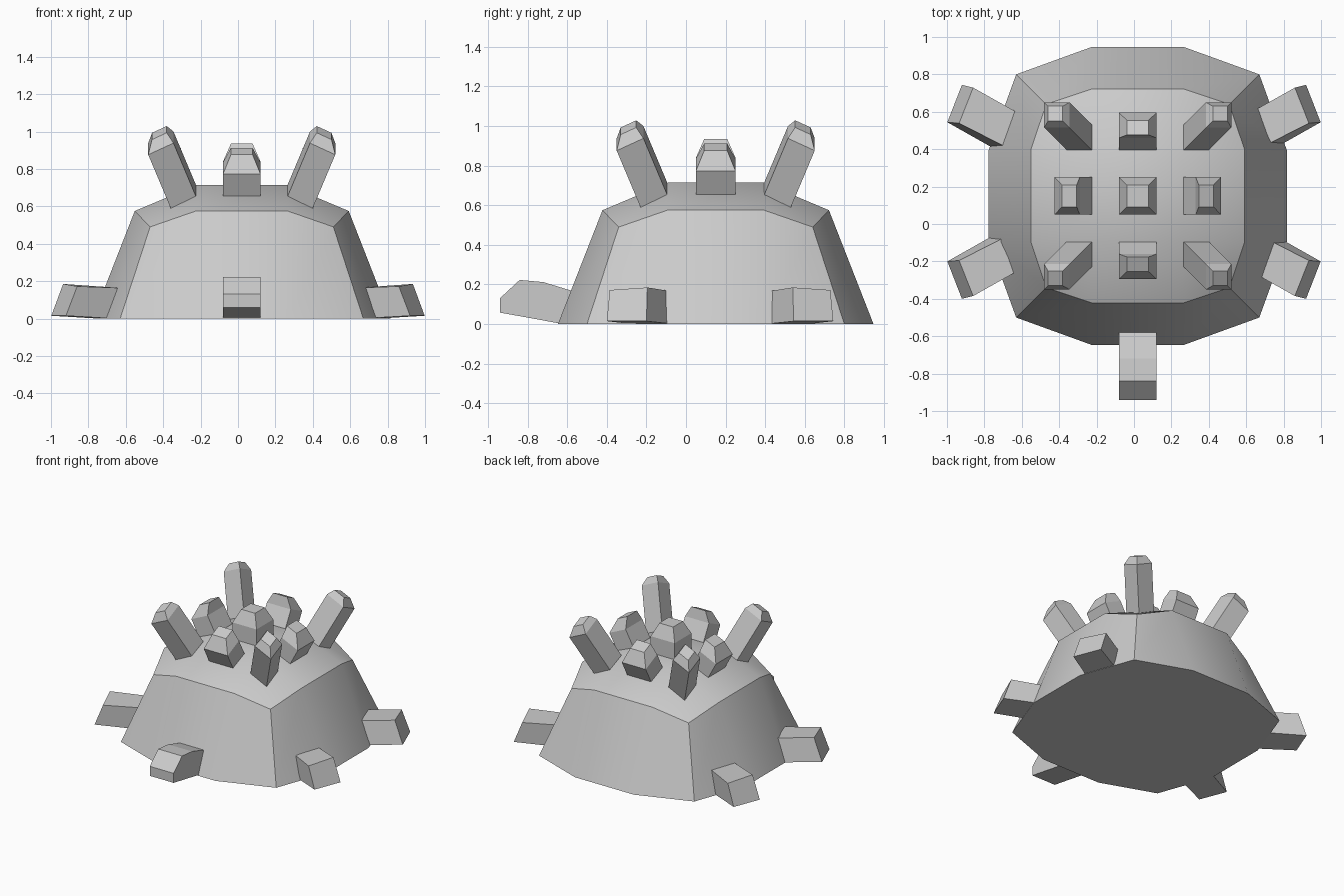
import bpy, bmesh, math
from mathutils import Vector

if "Cube" in bpy.data.objects:
    bpy.data.objects.remove(bpy.data.objects["Cube"])

CX, CY = 0.02, 0.15  # dome centre


def make(name, verts, faces):
    me = bpy.data.meshes.new(name)
    me.from_pydata([tuple(v) for v in verts], [], faces)
    bm = bmesh.new()
    bm.from_mesh(me)
    bmesh.ops.recalc_face_normals(bm, faces=bm.faces)
    bm.to_mesh(me)
    bm.free()
    ob = bpy.data.objects.new(name, me)
    bpy.context.collection.objects.link(ob)
    return ob


def loft(name, rings):
    n = len(rings[0])
    verts = [v for r in rings for v in r]
    faces = [list(range(n)), list(range(len(verts) - n, len(verts)))]
    for k in range(len(rings) - 1):
        for i in range(n):
            j = (i + 1) % n
            faces.append([k * n + i, k * n + j, (k + 1) * n + j, (k + 1) * n + i])
    return make(name, verts, faces)


# Dome body: twelve-sided skirt, closed by a 3 x 3 faceted cap
def ring(corner, mid, edge, zc, ze):
    pts = []
    for k in range(4):
        a = k * math.pi / 2
        c, s = math.cos(a), math.sin(a)
        for x, y, z in ((-corner, -corner, zc), (-mid, -edge, ze), (mid, -edge, ze)):
            pts.append((CX + x * c - y * s, CY + x * s + y * c, z))
    return pts


top = [(CX + x * 0.24, CY + y * 0.24, 0.715) for x, y in ((-1, -1), (1, -1), (1, 1), (-1, 1))]
verts = ring(0.65, 0.245, 0.797, 0, 0) + ring(0.49, 0.245, 0.572, 0.49, 0.575) + top
faces = [list(range(12)), [24, 25, 26, 27]]
for i in range(12):
    j = (i + 1) % 12
    faces.append([i, j, 12 + j, 12 + i])
for k in range(4):
    b = 12 + 3 * k
    faces.append([b + 1, b + 2, 24 + (k + 1) % 4, 24 + k])              # edge panel
    faces.append([b, b + 1, 24 + k, 12 + (3 * k + 11) % 12])            # corner panel
body = make("dome_body", verts, faces)
bpy.context.view_layer.objects.active = body
body.select_set(True)
bpy.ops.object.shade_smooth_by_angle(angle=math.radians(24))
body.select_set(False)

# Nine crown spikes with tapered tips, leaning away from the centre
for ix in (-1, 0, 1):
    for iy in (-1, 0, 1):
        outer = abs(ix) + abs(iy)
        xs = (-0.1, 0.1) if ix == 0 else (ix * 0.245, ix * 0.38)
        ys = (-0.1, 0.1) if iy == 0 else (iy * 0.245, iy * 0.38)

        def height(x, y):
            return 0.715 - 0.062 * ((abs(x) > 0.3) + (abs(y) > 0.3))

        base = [Vector((CX + x, CY + y, height(x, y)))
                for x, y in ((xs[0], ys[0]), (xs[1], ys[0]), (xs[1], ys[1]), (xs[0], ys[1]))]
        lean = (0, 0.065, 0.12)[outer]
        rise = (0.125, 0.12, 0.285)[outer]
        d = Vector((ix * lean, iy * lean, rise))
        mid = [p + d for p in base]
        c = sum(mid, Vector()) / 4
        shift = (0, -0.012, 0.008)[outer]
        lift = (0.095, 0.09, 0.055)[outer]
        tip = [c + (p - c) * 0.58 + Vector((ix * shift, iy * shift, lift)) for p in mid]
        root = [p + (c - p) * 0.1 - d * 0.0 - Vector((0, 0, 0.05)) for p in base]
        root = [p - Vector((0, 0, 0.03)) for p in base]
        loft("crown_spike", [root, base, mid, tip])

# Four side feet, mirrored left-right and front-back
for sx in (-1, 1):
    for sy in (-1, 1):
        def place(pts):
            return [(sx * x, 0.172 + sy * (-0.172 + y) * -1, z) for x, y, z in pts]
        inner = [(0.75, -0.06, 0), (0.66, -0.27, 0), (0.62, -0.25, 0.163), (0.69, -0.07, 0.165)]
        end = [(0.998, -0.20, 0.015), (0.92, -0.40, 0.015), (0.86, -0.385, 0.172), (0.935, -0.195, 0.185)]
        loft("side_foot", [place(inner), place(end)])

# Front snout: side profile extruded across x
profile = [(-0.55, 0.16), (-0.70, 0.208), (-0.84, 0.223), (-0.94, 0.13),
           (-0.94, 0.058), (-0.81, 0.035), (-0.62, 0.0)]
profile[1] = (-0.72, 0.212)
loft("front_snout", [[(x, y, z) for y, z in profile] for x in (-0.08, 0.12)])
